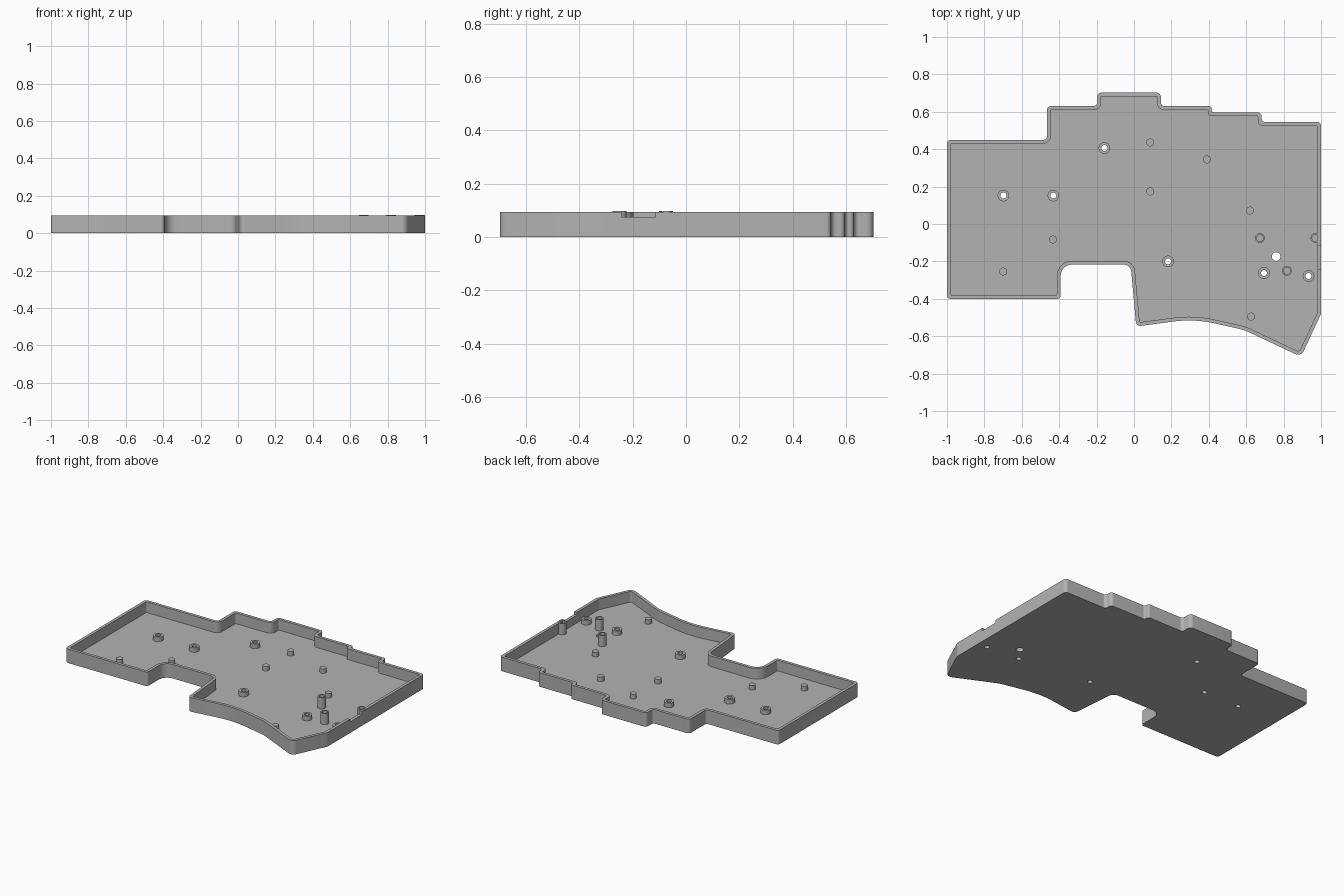
import bpy, bmesh, math
from mathutils import Vector

HEIGHT, FLOOR, WALL = 0.094, 0.022, 0.02

old = bpy.data.objects.get("Cube")
if old:
    bpy.data.objects.remove(old, do_unlink=True)

grey = bpy.data.materials.new("plain grey")
grey.use_nodes = True
grey.diffuse_color = (0.45, 0.45, 0.45, 1)
grey.node_tree.nodes["Principled BSDF"].inputs["Base Color"].default_value = (0.45, 0.45, 0.45, 1)

# Tray outline, clockwise from the back left: x, y, corner radius
OUTLINE = [
    (-1, 0.45, 0.02), (-0.465, 0.45, 0.02), (-0.465, 0.63, 0.02), (-0.197, 0.63, 0.02),
    (-0.197, 0.703, 0.025), (0.144, 0.703, 0.025), (0.144, 0.63, 0.02), (0.415, 0.63, 0.015),
    (0.415, 0.597, 0.015), (0.682, 0.597, 0.02), (0.682, 0.545, 0.02), (1, 0.545, 0.02),
    (1, -0.48, 0.03), (0.893, -0.71, 0.035), (0.59, -0.567, 0.3), (0.32, -0.507, 0.6),
    (0.012, -0.548, 0.025), (-0.018, -0.217, 0.04), (-0.392, -0.217, 0.06),
    (-0.392, -0.4, 0.02), (-1, -0.4, 0.02),
]


def rounded(inset):
    """Outline moved inward by inset, with its corners filleted."""
    n = len(OUTLINE)
    raw = [Vector(p[:2]) for p in OUTLINE]
    pts, radii = [], []
    for i, p in enumerate(raw):
        a, b = (p - raw[i - 1]).normalized(), (raw[(i + 1) % n] - p).normalized()
        na, nb = Vector((a.y, -a.x)), Vector((b.y, -b.x))
        pts.append(p + (na + nb) * inset / (1 + na.dot(nb)))
        convex = a.x * b.y - a.y * b.x < 0
        radii.append(max(0.006, OUTLINE[i][2] + (-inset if convex else inset)))
    out = []
    for i, p in enumerate(pts):
        u, v = pts[i - 1] - p, pts[(i + 1) % n] - p
        half = u.angle(v) / 2
        t = min(radii[i] / math.tan(half), 0.48 * min(u.length, v.length))
        u.normalize()
        v.normalize()
        r = t * math.tan(half)
        centre = p + (u + v).normalized() * r / math.sin(half)
        start, end = p + u * t - centre, p + v * t - centre
        turn = start.angle_signed(end)
        for k in range(9):
            s = -turn * k / 8
            c, w = math.cos(s), math.sin(s)
            out.append(centre + Vector((start.x * c - start.y * w, start.x * w + start.y * c)))
    return out


def finish(bm, name):
    bmesh.ops.recalc_face_normals(bm, faces=bm.faces)
    mesh = bpy.data.meshes.new(name)
    bm.to_mesh(mesh)
    bm.free()
    mesh.materials.append(grey)
    obj = bpy.data.objects.new(name, mesh)
    bpy.context.collection.objects.link(obj)
    return obj


def prism(name, points, z0, z1):
    bm = bmesh.new()
    face = bm.faces.new([bm.verts.new((p.x, p.y, z0)) for p in points])
    top = bmesh.ops.extrude_face_region(bm, geom=[face])["geom"]
    bmesh.ops.translate(bm, vec=(0, 0, z1 - z0), verts=[g for g in top if isinstance(g, bmesh.types.BMVert)])
    return finish(bm, name)


def lathe(name, x, y, profile, closed=False):
    """Spin a radius/height profile about a vertical axis."""
    bm = bmesh.new()
    vs = [bm.verts.new((x + r, y, z)) for r, z in profile]
    es = [bm.edges.new(pair) for pair in zip(vs, vs[1:])]
    if closed:
        es.append(bm.edges.new((vs[-1], vs[0])))
    bmesh.ops.spin(bm, geom=vs + es, cent=(x, y, 0), axis=(0, 0, 1),
                   angle=math.tau, steps=32, use_duplicate=False)
    bmesh.ops.remove_doubles(bm, verts=bm.verts, dist=0.00005)
    return finish(bm, name)


def activate(obj):
    bpy.ops.object.select_all(action="DESELECT")
    obj.select_set(True)
    bpy.context.view_layer.objects.active = obj


def cut(target, cutter):
    cutter.hide_render = True
    mod = target.modifiers.new("cut", "BOOLEAN")
    mod.operation, mod.solver, mod.object = "DIFFERENCE", "EXACT", cutter
    activate(target)
    bpy.ops.object.modifier_apply(modifier=mod.name)
    bpy.data.objects.remove(cutter, do_unlink=True)


def smooth(obj):
    activate(obj)
    bpy.ops.object.shade_smooth_by_angle(angle=math.radians(30))


def drill(target, x, y, r):
    cut(target, lathe("hole_cutter", x, y, [(0, -0.05), (r, -0.05), (r, 0.05), (0, 0.05)]))


# Tray shell with the side wall opening
tray = prism("tray", rounded(0), 0, HEIGHT)
cut(tray, prism("cavity_cutter", rounded(WALL), FLOOR, 0.2))
opening = [Vector(p) for p in ((0.95, -0.243), (1.05, -0.243), (1.05, -0.115), (0.95, -0.115))]
cut(tray, prism("opening_cutter", opening, 0.075, 0.2))

# Screw bosses, drilled through the floor
BOSSES = [(-0.698, 0.152), (-0.431, 0.152), (-0.158, 0.406), (0.182, -0.2), (0.695, -0.262), (0.933, -0.278)]
for x, y in BOSSES:
    drill(tray, x, y, 0.016)
    smooth(lathe("screw_boss", x, y, [(0.016, 0.01), (0.031, 0.01), (0.031, 0.052), (0.016, 0.052)], True))

# Button hole in the floor
drill(tray, 0.76, -0.174, 0.023)
smooth(tray)

# Short solid support pegs
PEGS = [(0.086, 0.436), (0.39, 0.345), (0.086, 0.174), (0.62, 0.072), (-0.433, -0.083), (-0.7, -0.254), (0.626, -0.495)]
for x, y in PEGS:
    smooth(lathe("support_peg", x, y, [(0, 0.01), (0.021, 0.01), (0.021, 0.052), (0, 0.052)]))

# Tall hollow posts
for x, y in [(0.673, -0.075), (0.97, -0.075), (0.818, -0.25)]:
    smooth(lathe("tall_post", x, y, [(0, 0.01), (0.026, 0.01), (0.026, 0.097), (0.018, 0.097), (0.018, 0.03), (0, 0.03)]))
